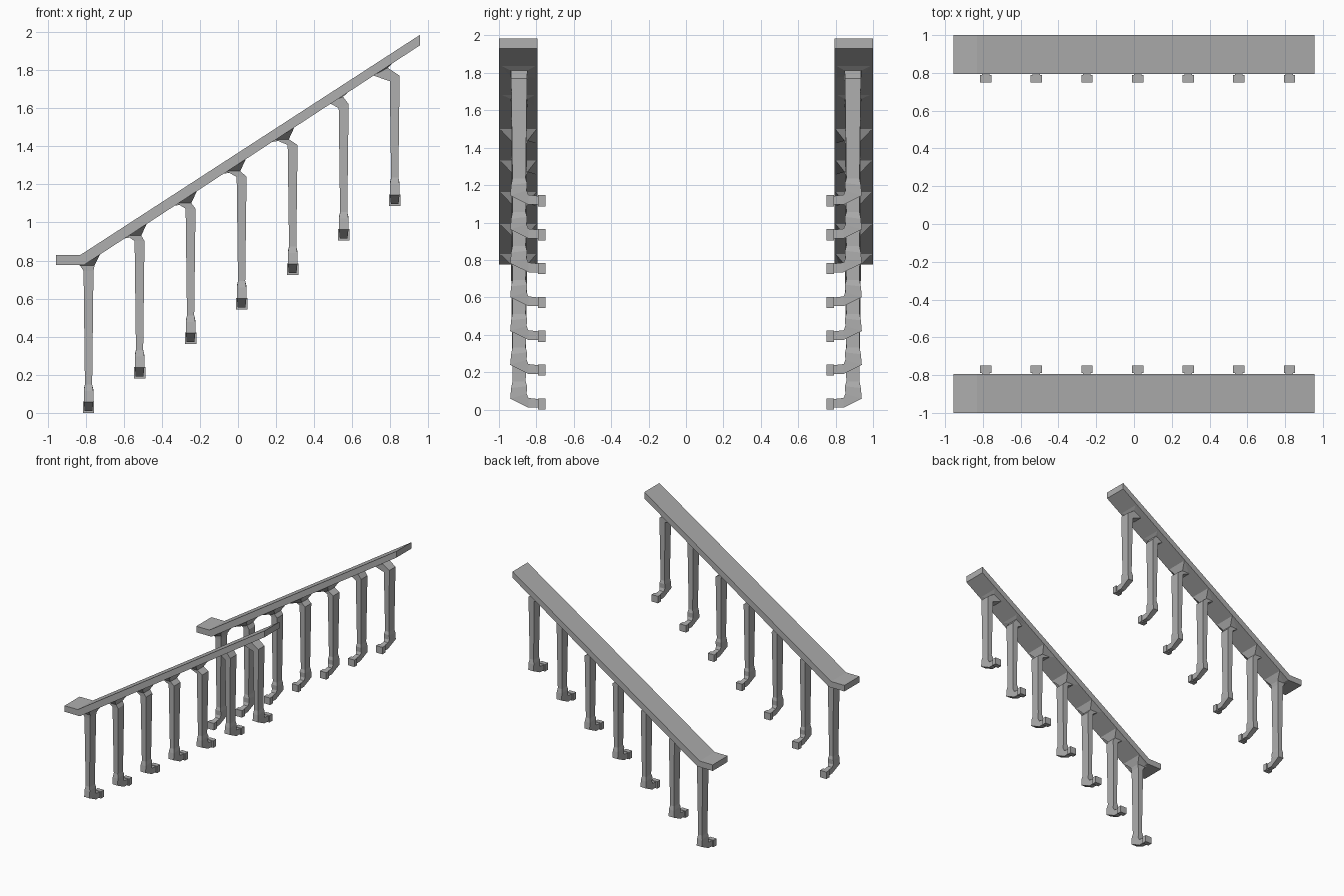
import bpy, bmesh

cube = bpy.data.objects.get("Cube")
if cube:
    bpy.data.objects.remove(cube, do_unlink=True)

grey = bpy.data.materials.new("plain grey")
grey.use_nodes = True
colour = (0.43, 0.43, 0.43, 1)
grey.diffuse_color = colour
grey.node_tree.nodes["Principled BSDF"].inputs["Base Color"].default_value = colour


def loft(name, rings, side):
    """Skin a list of equal-sized rings, cap both ends, place on one side in y."""
    bm = bmesh.new()
    loops = [[bm.verts.new((x, y * side, z)) for x, y, z in ring] for ring in rings]
    for a, b in zip(loops, loops[1:]):
        for i in range(len(a)):
            j = (i + 1) % len(a)
            bm.faces.new((a[i], a[j], b[j], b[i]))
    bm.faces.new(loops[0])
    bm.faces.new(loops[-1])
    bmesh.ops.recalc_face_normals(bm, faces=bm.faces)
    mesh = bpy.data.meshes.new(name)
    bm.to_mesh(mesh)
    bm.free()
    mesh.materials.append(grey)
    obj = bpy.data.objects.new(name, mesh)
    bpy.context.collection.objects.link(obj)
    return obj


def rail_under(x):
    return 0.776 + max(0, x + 0.81) * 0.654


def section(x, half, outer, inner):
    """Ring across x between an outer and an inner (y, z) point."""
    return [(x - half, *outer), (x + half, *outer), (x + half, *inner), (x - half, *inner)]


def level(x0, x1, y0, y1, z0, z1):
    """Ring around z whose height runs from z0 at x0 to z1 at x1."""
    return [(x0, y1, z0), (x1, y1, z1), (x1, y0, z1), (x0, y0, z0)]


RAIL = [(-0.955, 0.776), (-0.81, 0.776), (0.955, 1.93),
        (0.955, 1.985), (-0.83, 0.828), (-0.955, 0.828)]
# bracket centre x, bracket underside z, tilt of the underside
HEADS = [(-0.785, 0.775, 0), (-0.54, 0.932, 0), (-0.277, 1.102, 0), (-0.02, 1.27, 0),
         (0.235, 1.437, 0), (0.52, 1.63, 0.03), (0.755, 1.772, 0.04)]
# foot-bend sections: half width, outer (y, z), inner (y, z)
BEND = [(0.02, (0.78, 0.01), (0.78, 0.055)),
        (0.02, (0.843, 0.01), (0.843, 0.062)),
        (0.025, (0.94, 0.058), (0.852, 0.085)),
        (0.025, (0.935, 0.115), (0.85, 0.125)),
        (0.019, (0.928, 0.15), (0.857, 0.15))]

for side, tag in ((-1, "front"), (1, "back")):
    # Handrail board
    loft(f"{tag}_rail", [[(x, y, z) for x, z in RAIL] for y in (0.795, 1.0)], side)

    for i, (bx, bz, tilt) in enumerate(HEADS):
        x = -0.785 + 0.268 * i
        z = 0.181 * i
        head = level(bx - 0.045, bx + 0.032, 0.848, 0.937, bz, bz + tilt)

        # Post with its curved lower bend and leaning head
        rings = [section(x, h, (o[0], o[1] + z), (n[0], n[1] + z)) for h, o, n in BEND]
        neck = bz - 0.03
        rings.append(level(x - 0.026, x + 0.026, 0.85, 0.935, neck, neck + tilt * 0.7))
        rings.append(head)
        loft(f"{tag}_post_{i + 1}", rings, side)

        # Flared bracket under the rail
        left, right = bx - 0.06, bx + 0.062
        top = level(left, right, 0.797, 0.998, rail_under(left) + 0.002, rail_under(right) + 0.002)
        loft(f"{tag}_bracket_{i + 1}", [head, top], side)

        # Wall mounting block
        block = [level(x - 0.03, x + 0.03, 0.75, 0.79, h, h) for h in (z, z + 0.06)]
        loft(f"{tag}_mount_{i + 1}", block, side)
